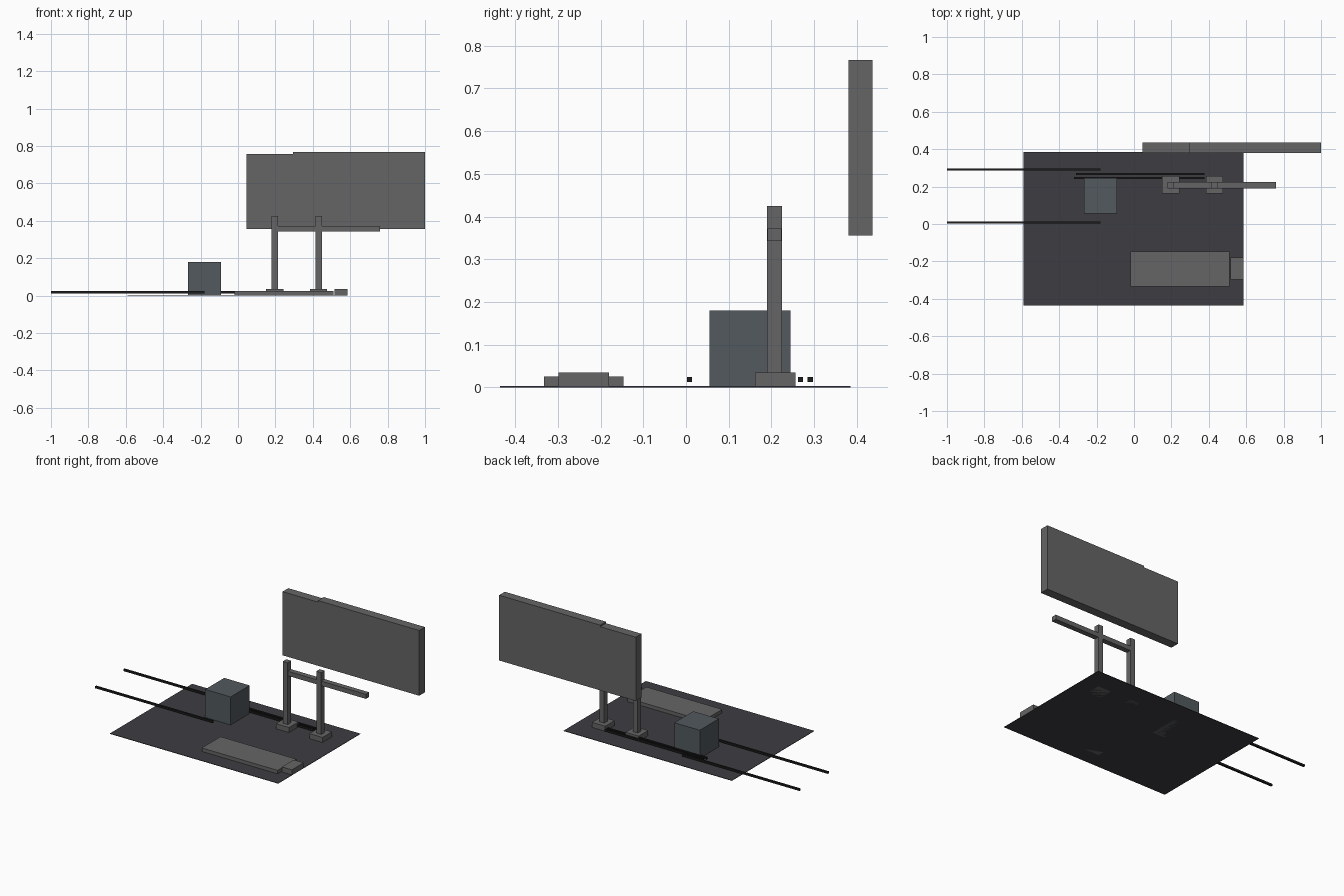
import bpy

if "Cube" in bpy.data.objects:
    bpy.data.objects.remove(bpy.data.objects["Cube"])


def material(name, r, g, b):
    m = bpy.data.materials.new(name)
    m.diffuse_color = (r, g, b, 1)
    m.use_nodes = True
    m.node_tree.nodes["Principled BSDF"].inputs["Base Color"].default_value = m.diffuse_color
    return m


GREY = material("concrete_grey", 0.13, 0.13, 0.13)
STEEL = material("blue_grey", 0.085, 0.1, 0.11)
DARK = material("ground_dark", 0.048, 0.045, 0.053)
BLACK = material("rod_black", 0.012, 0.012, 0.012)


def box(name, x, y, z, mat):
    """Axis-aligned box from (min, max) ranges."""
    bpy.ops.mesh.primitive_cube_add(size=1)
    o = bpy.context.object
    o.name = name
    for v in o.data.vertices:
        v.co = [(r[0] + r[1]) / 2 + c * (r[1] - r[0]) for r, c in zip((x, y, z), v.co)]
    o.data.materials.append(mat)
    return o


# Thin ground plate
box("ground_plate", (-0.59, 0.585), (-0.435, 0.385), (0, 0.003), DARK)

# Raised wall panels behind
box("wall_panel_left", (0.045, 0.293), (0.38, 0.437), (0.355, 0.757), GREY)
box("wall_panel_right", (0.293, 1.0), (0.38, 0.437), (0.355, 0.767), GREY)

# Posts on square footings
for side, cx in (("left", 0.197), ("right", 0.431)):
    box(f"{side}_footing", (cx - 0.046, cx + 0.046), (0.162, 0.256), (0, 0.035), GREY)
    box(f"{side}_post", (cx - 0.017, cx + 0.017), (0.19, 0.225), (0.035, 0.425), GREY)

# Overhanging beam
box("cross_beam", (0.18, 0.76), (0.191, 0.224), (0.343, 0.372), GREY)

# Crate
box("crate", (-0.268, -0.09), (0.055, 0.245), (0, 0.18), STEEL)

# Low slab and small end block
box("low_slab", (-0.02, 0.51), (-0.333, -0.146), (0, 0.025), GREY)
box("end_block", (0.515, 0.585), (-0.298, -0.18), (0, 0.035), GREY)

# Long thin rods: x range and centre y
rods = [(-1.0, -0.18, 0.008), (-1.0, -0.18, 0.291),
        (-0.31, 0.376, 0.268), (-0.32, 0.376, 0.246)]
for i, (x0, x1, cy) in enumerate(rods, 1):
    box(f"rod_{i}", (x0, x1), (cy - 0.006, cy + 0.006), (0.012, 0.024), BLACK)
